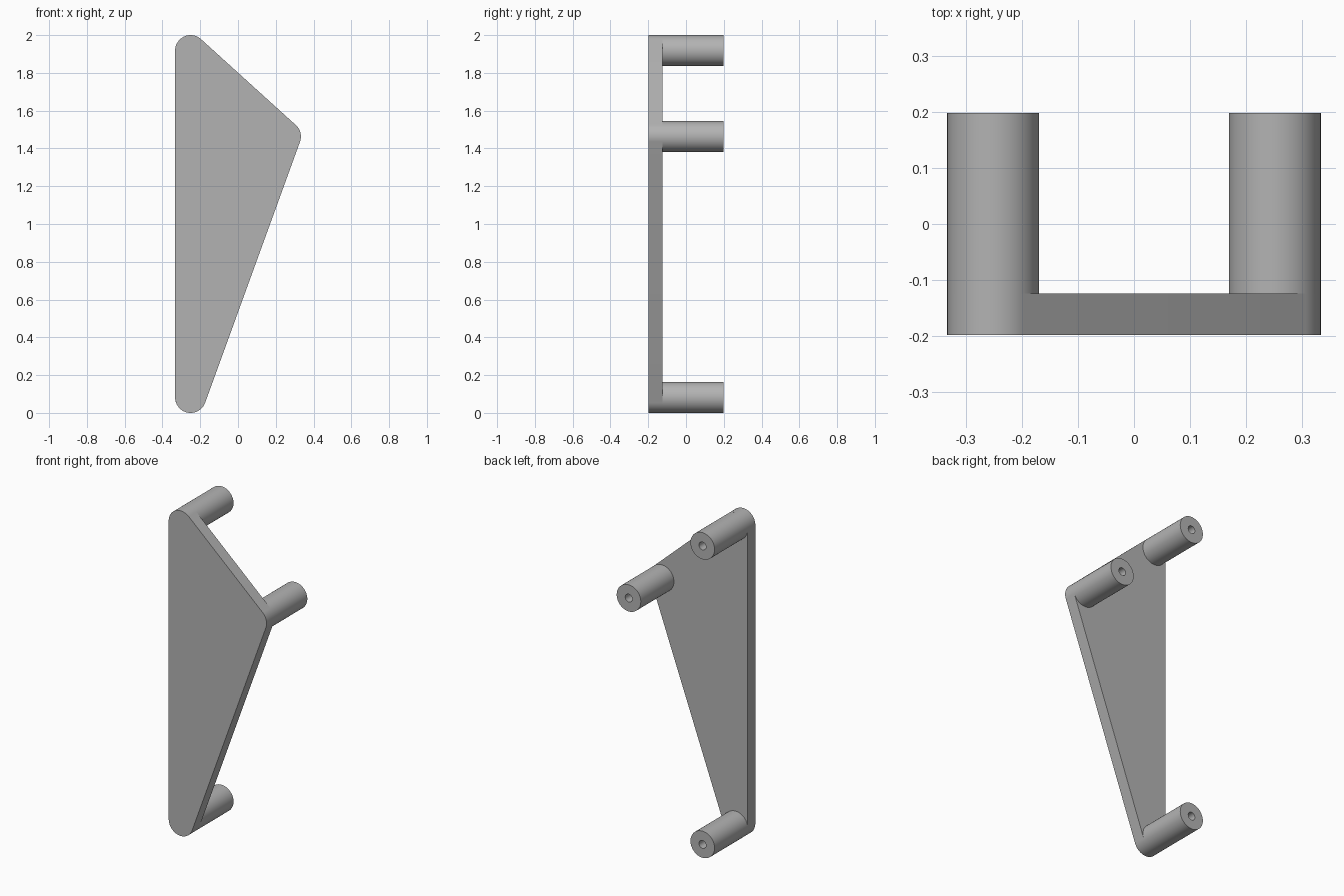
import bpy, bmesh, math

cube = bpy.data.objects.get("Cube")
if cube:
    bpy.data.objects.remove(cube, do_unlink=True)

RADIUS, HOLE = 0.082, 0.024
FRONT, PLATE_BACK, BACK, HOLE_END = -0.198, -0.124, 0.198, -0.05
# Corner centres (x, z), counter-clockwise from the front
CORNERS = {"lower_post": (-0.251, 0.082),
           "side_post": (0.251, 1.463),
           "upper_post": (-0.251, 1.918)}

grey = bpy.data.materials.new("mid grey")
grey.use_nodes = True
colour = (0.45, 0.45, 0.45, 1)
grey.diffuse_color = colour
grey.node_tree.nodes["Principled BSDF"].inputs["Base Color"].default_value = colour


def finish(name, bm):
    bmesh.ops.recalc_face_normals(bm, faces=bm.faces[:])
    mesh = bpy.data.meshes.new(name)
    bm.to_mesh(mesh)
    bm.free()
    mesh.materials.append(grey)
    obj = bpy.data.objects.new(name, mesh)
    bpy.context.collection.objects.link(obj)
    bpy.ops.object.select_all(action='DESELECT')
    obj.select_set(True)
    bpy.context.view_layer.objects.active = obj
    bpy.ops.object.shade_smooth_by_angle(angle=math.radians(30))


def rounded_outline(points, radius, steps=24):
    """Arcs around each corner, joined by their common tangents."""
    outline = []
    for i, (x, z) in enumerate(points):
        px, pz = points[i - 1]
        nx, nz = points[(i + 1) % len(points)]
        start = math.atan2(z - pz, x - px) - math.pi / 2
        end = math.atan2(nz - z, nx - x) - math.pi / 2
        sweep = (end - start) % math.tau
        for s in range(steps + 1):
            a = start + sweep * s / steps
            outline.append((x + radius * math.cos(a), z + radius * math.sin(a)))
    return outline


# Triangular plate with rounded corners
bm = bmesh.new()
outline = rounded_outline(list(CORNERS.values()), RADIUS)
face = bm.faces.new([bm.verts.new((x, FRONT, z)) for x, z in outline])
extruded = bmesh.ops.extrude_face_region(bm, geom=[face], use_keep_orig=True)
moved = [v for v in extruded["geom"] if isinstance(v, bmesh.types.BMVert)]
bmesh.ops.translate(bm, verts=moved, vec=(0, PLATE_BACK - FRONT, 0))
finish("plate", bm)

# Posts with a blind screw hole in the rear end
for name, (x, z) in CORNERS.items():
    bm = bmesh.new()
    profile = [(0, PLATE_BACK), (RADIUS, PLATE_BACK), (RADIUS, BACK),
               (HOLE, BACK), (HOLE, HOLE_END), (0, HOLE_END)]
    verts = [bm.verts.new((x + r, y, z)) for r, y in profile]
    edges = [bm.edges.new(pair) for pair in zip(verts, verts[1:])]
    bmesh.ops.spin(bm, geom=verts + edges, cent=(x, 0, z), axis=(0, 1, 0),
                   angle=math.tau, steps=64, use_merge=True)
    bmesh.ops.remove_doubles(bm, verts=bm.verts[:], dist=0.0001)
    finish(name, bm)
